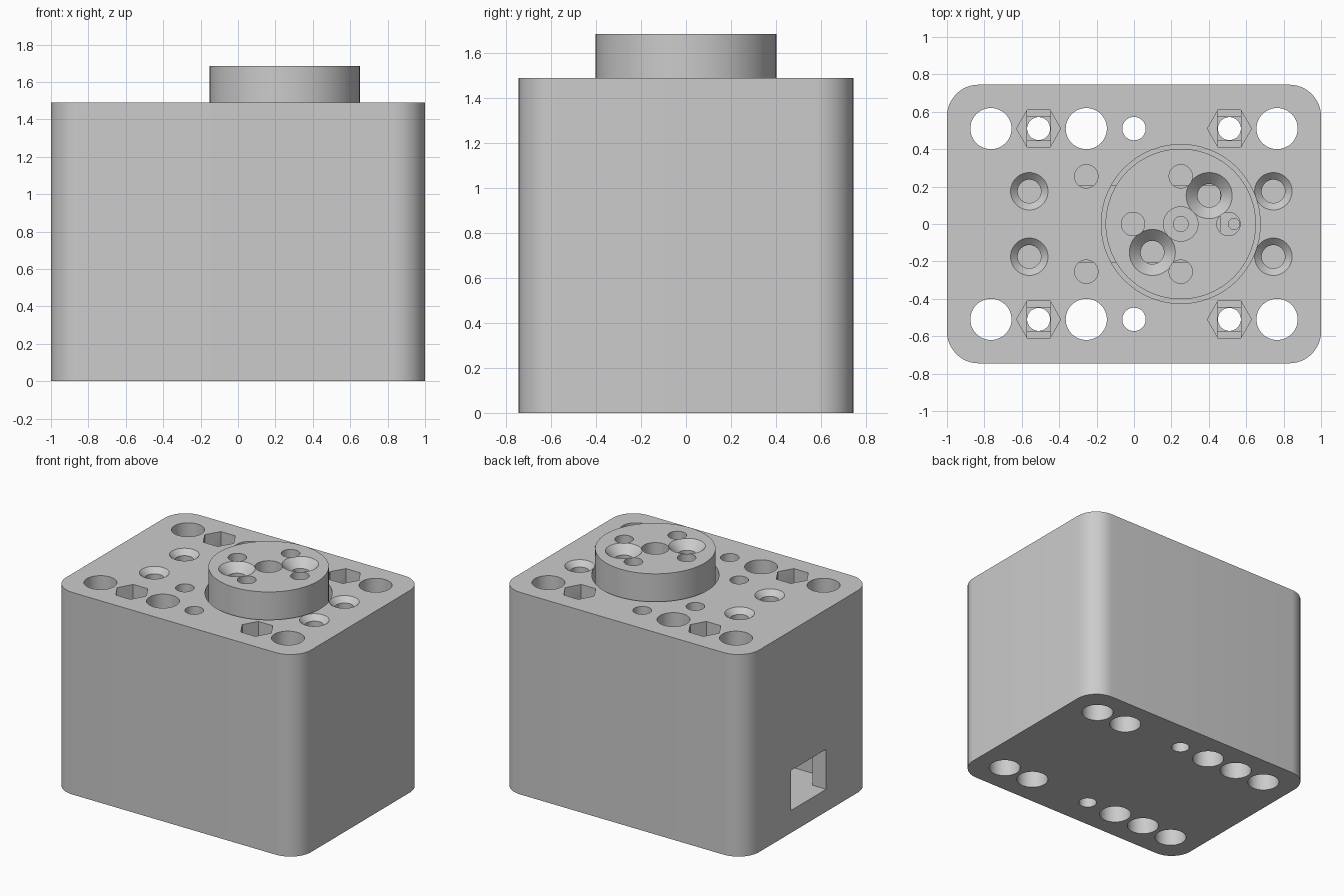
import bpy
import bmesh
from math import cos, sin, pi

if "Cube" in bpy.data.objects:
    bpy.data.objects.remove(bpy.data.objects["Cube"], do_unlink=True)

grey = bpy.data.materials.new("plain grey")
grey.use_nodes = True
grey.diffuse_color = (0.6, 0.6, 0.6, 1)
grey.node_tree.nodes["Principled BSDF"].inputs["Base Color"].default_value = (0.6, 0.6, 0.6, 1)

TOP, DISC_TOP, FLOOR = 1.49, 1.685, 1.25
HOLE, BIG, PITCH = 0.0625, 0.11, 0.255
ROW = 2 * PITCH


def prism(name, points, z0, z1):
    """Extrude a flat outline from z0 to z1."""
    bm = bmesh.new()
    face = bm.faces.new([bm.verts.new((x, y, z0)) for x, y in points])
    grown = bmesh.ops.extrude_face_region(bm, geom=[face])["geom"]
    moved = [v for v in grown if isinstance(v, bmesh.types.BMVert)]
    bmesh.ops.translate(bm, verts=moved, vec=(0, 0, z1 - z0))
    return finish(name, bm)


def finish(name, bm):
    bmesh.ops.recalc_face_normals(bm, faces=bm.faces)
    mesh = bpy.data.meshes.new(name)
    bm.to_mesh(mesh)
    bm.free()
    mesh.materials.append(grey)
    obj = bpy.data.objects.new(name, mesh)
    bpy.context.collection.objects.link(obj)
    return obj


def ring(x, y, r, sides=48):
    return [(x + r * cos(2 * pi * i / sides), y + r * sin(2 * pi * i / sides))
            for i in range(sides)]


def box(x0, x1, y0, y1):
    return [(x0, y0), (x1, y0), (x1, y1), (x0, y1)]


def rounded_box(hx, hy, r, steps=12):
    pts = []
    for q, (sx, sy) in enumerate([(1, 1), (-1, 1), (-1, -1), (1, -1)]):
        for i in range(steps + 1):
            a = pi / 2 * (q + i / steps)
            pts.append((sx * (hx - r) + r * cos(a), sy * (hy - r) + r * sin(a)))
    return pts


def select(obj):
    bpy.ops.object.select_all(action="DESELECT")
    obj.select_set(True)
    bpy.context.view_layer.objects.active = obj


def subtract(target, cutter):
    cutter.hide_render = True
    mod = target.modifiers.new("cut", "BOOLEAN")
    mod.operation, mod.solver, mod.object = "DIFFERENCE", "EXACT", cutter
    select(target)
    bpy.ops.object.modifier_apply(modifier=mod.name)
    bpy.data.objects.remove(cutter, do_unlink=True)


def cut(target, points, z0, z1):
    subtract(target, prism("cutter", points, z0, z1))


def countersink(target, x, y, wide, narrow, top, bottom):
    """Straight hole with a 45 degree cone at its mouth."""
    cut(target, ring(x, y, narrow), bottom, top + 0.1)
    bm = bmesh.new()
    extra = 0.02
    depth = wide - narrow + extra
    bmesh.ops.create_cone(bm, cap_ends=True, segments=48, radius1=narrow,
                          radius2=wide + extra, depth=depth)
    bmesh.ops.translate(bm, verts=bm.verts, vec=(x, y, top + extra - depth / 2))
    subtract(target, finish("cutter", bm))


# Housing block
housing = prism("housing", rounded_box(1, 0.745, 0.17), 0, TOP)

# Inner servo bay, cable chamber and side window
cut(housing, box(-0.4, 0.46, -0.205, 0.205), 0.165, FLOOR + 0.02)
cut(housing, box(-0.89, -0.3, -0.36, 0.36), 0.165, 0.6)
cut(housing, box(-1.1, -0.8, -0.205, 0.205), 0.165, 0.46)

# Round pocket for the turntable, with a screw hole in its floor
cut(housing, ring(0.25, 0, 0.425, 96), FLOOR, TOP + 0.1)
cut(housing, ring(0.535, 0, 0.03, 24), 0.9, FLOOR + 0.05)

for side in (1, -1):
    y = side * ROW
    # Straight through holes
    for x in (-3 * PITCH, -PITCH, 3 * PITCH):
        cut(housing, ring(x, y, BIG), -0.1, TOP + 0.1)
    cut(housing, ring(0, y, HOLE), -0.1, TOP + 0.1)
    # Hex nut pockets, stepped below, with a wide bore from underneath
    for x in (-ROW, ROW):
        cut(housing, ring(x, y, 0.118, 6), 1.3, TOP + 0.1)
        cut(housing, box(x - HOLE, x + HOLE, y - 0.102, y + 0.102), 1.28, 1.35)
        cut(housing, box(x - HOLE, x + HOLE, y - HOLE, y + HOLE), 1.26, 1.35)
        cut(housing, ring(x, y, HOLE * 0.98), -0.1, TOP)
        cut(housing, ring(x, y, BIG), -0.1, 0.3)
    # Countersunk screw holes and blind holes
    for x in (-0.56, 0.745):
        countersink(housing, x, side * 0.175, 0.1, HOLE, TOP, 0.7)
    cut(housing, ring(-PITCH, side * PITCH, HOLE), 1.0, TOP + 0.1)

# Turntable disc with its hole pattern
turntable = prism("turntable", ring(0.25, 0, 0.402, 96), FLOOR + 0.02, DISC_TOP)
cut(turntable, ring(0.25, 0, 0.092), 1.45, DISC_TOP + 0.1)
cut(turntable, ring(0.25, 0, 0.04), 1.2, DISC_TOP)
for dx, dy in ((1, 0), (0, 1), (-1, 0), (0, -1)):
    cut(turntable, ring(0.25 + dx * PITCH, dy * PITCH, HOLE), 1.2, DISC_TOP + 0.1)
for s in (1, -1):
    countersink(turntable, 0.25 + s * 0.152, s * 0.152, 0.123, HOLE, DISC_TOP, 1.2)

for part in (housing, turntable):
    select(part)
    bpy.ops.object.shade_smooth_by_angle(angle=pi / 6)
